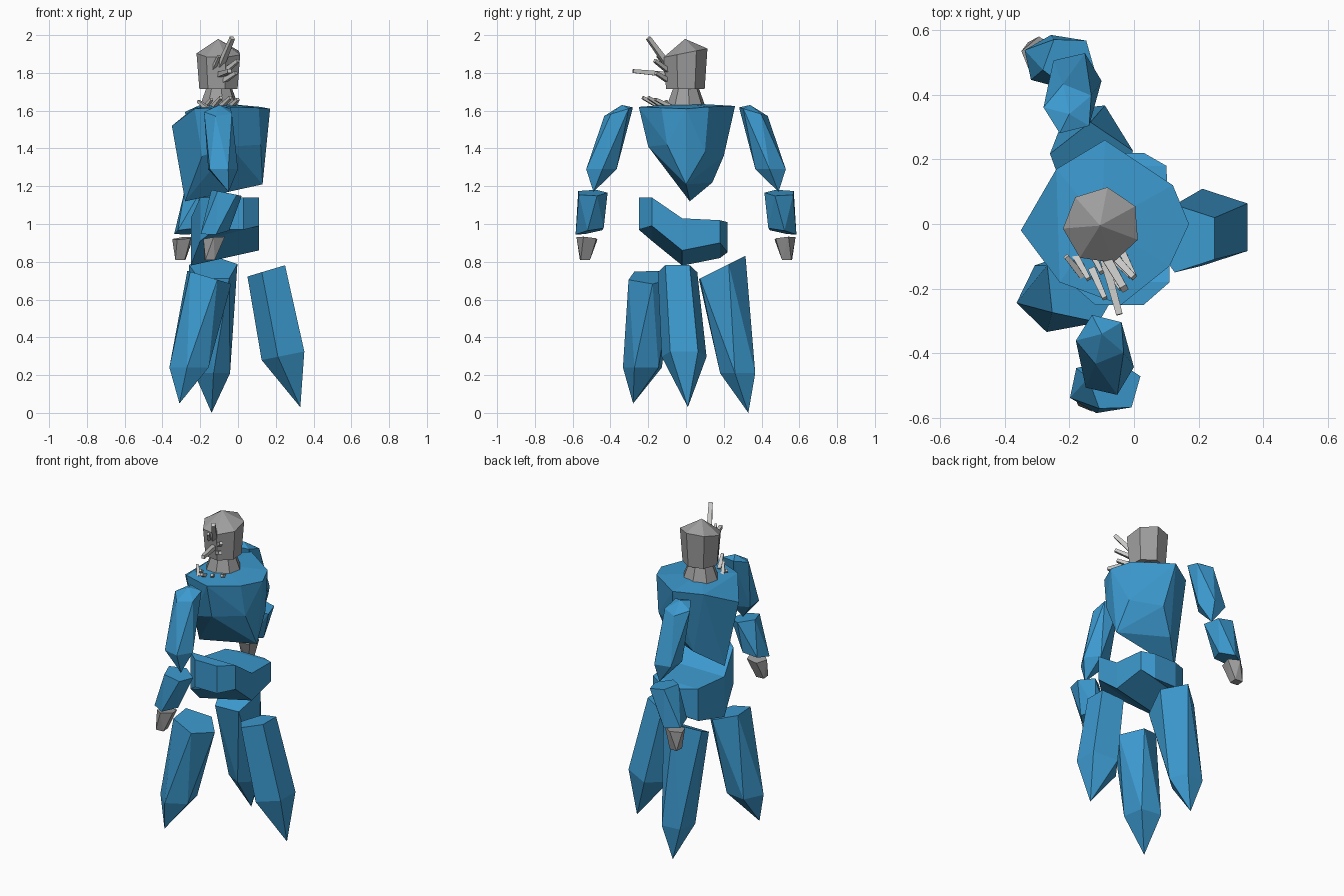
import bpy, bmesh
from math import cos, sin, radians, tau
from mathutils import Vector

if "Cube" in bpy.data.objects:
    bpy.data.objects.remove(bpy.data.objects["Cube"])


def material(name, rgb):
    m = bpy.data.materials.new(name)
    m.diffuse_color = (*rgb, 1)
    m.use_nodes = True
    m.node_tree.nodes["Principled BSDF"].inputs["Base Color"].default_value = m.diffuse_color
    return m


BLUE = material("blue crystal", (0.045, 0.32, 0.62))
GRAY = material("gray stone", (0.34, 0.34, 0.34))
LIGHT = material("light gray stone", (0.58, 0.58, 0.57))


def finish(name, bm, mat):
    bmesh.ops.recalc_face_normals(bm, faces=bm.faces)
    mesh = bpy.data.meshes.new(name)
    bm.to_mesh(mesh)
    bm.free()
    mesh.materials.append(mat)
    ob = bpy.data.objects.new(name, mesh)
    bpy.context.collection.objects.link(ob)
    return ob


def hull(name, points, mat):
    """Faceted shard: convex hull of a few rings and tips."""
    bm = bmesh.new()
    for p in points:
        bm.verts.new(p)
    res = bmesh.ops.convex_hull(bm, input=bm.verts)
    loose = {v for v in res["geom_interior"] + res["geom_unused"]
             if isinstance(v, bmesh.types.BMVert)}
    bmesh.ops.delete(bm, geom=list(loose), context='VERTS')
    bmesh.ops.dissolve_limit(bm, angle_limit=radians(2), verts=bm.verts, edges=bm.edges)
    return finish(name, bm, mat)


def ring(c, r, phase=0, n=5, sx=0, sy=0, side=1, dx=0):
    """Polygon ring; sx and sy tilt it, side mirrors it across y."""
    out = []
    for i in range(n):
        a = radians(phase) + tau * i / n
        x, y = r * cos(a), r * sin(a)
        out.append((c[0] + x + dx, side * (c[1] + y), c[2] + x * sx + y * sy))
    return out


# Three crystal legs
hull("front_leg", ring((0.16, -0.045, 0.755), 0.11, 180, sx=0.3)
     + ring((0.25, -0.01, 0.305), 0.125, 180, sx=0.2) + [(0.33, 0.01, 0.03)], BLUE)
hull("left_leg", ring((-0.16, -0.19, 0.72), 0.125, 150, sx=-0.3)
     + ring((-0.255, -0.225, 0.24), 0.11, 190) + [(-0.31, -0.28, 0.05)], BLUE)
hull("right_leg", ring((-0.13, 0.18, 0.765), 0.135, 20, sy=0.5)
     + ring((-0.14, 0.28, 0.21), 0.1, 60) + [(-0.14, 0.33, 0.0)], BLUE)

# Bent pelvis block: sections along y as (y, x back, x front, z low, z top)
sections = [(-0.25, -0.12, 0.03, 0.97, 1.14), (-0.18, -0.2, 0.11, 0.91, 1.14),
            (-0.02, -0.25, 0.11, 0.78, 1.03), (0.18, -0.21, 0.10, 0.82, 1.02),
            (0.22, -0.12, 0.03, 0.85, 1.01)]
bm = bmesh.new()
loops = []
for y, x0, x1, z0, z1 in sections:
    lift = 0.08 * (x1 > 0.05)
    loops.append([bm.verts.new(p) for p in
                  ((x0, y, z0), (x1, y, z0 + lift), (x1, y, z1), (x0, y, z1))])
for a, b in zip(loops, loops[1:]):
    for i in range(4):
        j = (i + 1) % 4
        bm.faces.new((a[i], a[j], b[j], b[i]))
bm.faces.new(loops[0])
bm.faces.new(loops[-1])
finish("pelvis", bm, BLUE)

# Torso: wide top, keel-like underside
shoulders = [(-0.35, -0.02, 1.52), (-0.24, 0.17, 1.61), (-0.09, 0.26, 1.625),
             (0.12, 0.12, 1.62), (0.17, 0, 1.61), (0.11, -0.13, 1.615),
             (-0.04, -0.25, 1.62), (-0.23, -0.18, 1.61), (-0.1, 0, 1.64)]
underside = [(-0.28, 0.02, 1.12), (-0.15, 0.14, 1.22), (-0.05, 0.2, 1.36),
             (0.12, 0.1, 1.38), (0.13, 0, 1.21), (0.12, -0.1, 1.42),
             (-0.04, -0.2, 1.41), (-0.19, -0.16, 1.36)]
hull("torso", shoulders + underside, BLUE)

# Arms: the far one is mirrored and carried further back
for label, side, d in (("left", 1, 0), ("right", -1, -1)):
    k = dict(side=side)
    hull(label + "_upper_arm",
         ring((-0.1, -0.355, 1.595), 0.08, 40, sy=0.3, dx=0.1 * d, **k)
         + ring((-0.085, -0.45, 1.29), 0.085, 5, dx=0.1 * d, **k)
         + [(-0.1, side * -0.34, 1.63) if d == 0 else (-0.2, side * -0.34, 1.63),
            (-0.05 + 0.11 * d, side * -0.49, 1.17)], BLUE)
    hull(label + "_forearm",
         ring((-0.06, -0.5, 1.165), 0.085, 20, sx=-0.2, dx=0.14 * d, **k)
         + ring((-0.125, -0.505, 0.96), 0.08, 60, sx=0.1, sy=0.2, dx=0.14 * d, **k), BLUE)
    hull(label + "_hand",
         ring((-0.125, -0.52, 0.925), 0.06, 50, sx=0.1, sy=-0.1, dx=0.165 * d, **k)
         + ring((-0.15, -0.535, 0.81), 0.035, 50, n=4, dx=0.155 * d, **k), GRAY)

# Neck and head
hull("neck", ring((-0.1, 0, 1.62), 0.105, 10, 8) + ring((-0.1, 0, 1.73), 0.065, 10, 8), GRAY)
hull("head", ring((-0.1, -0.005, 1.715), 0.105, 30, 7)
     + ring((-0.1, -0.005, 1.905), 0.12, 30, 7, sy=0.2) + [(-0.105, -0.005, 1.98)], GRAY)

# Shard spikes on the face and collar: (base, tip, thickness)
spikes = [((-0.1, -0.08, 1.82), (-0.03, -0.2, 1.985), 0.022),
          ((-0.1, -0.08, 1.79), (-0.045, -0.28, 1.81), 0.02),
          ((-0.08, -0.08, 1.80), (0.0, -0.165, 1.865), 0.018),
          ((-0.09, -0.08, 1.75), (-0.01, -0.16, 1.80), 0.018),
          ((-0.13, -0.09, 1.82), (-0.1, -0.15, 1.89), 0.014),
          ((-0.13, -0.14, 1.62), (-0.09, -0.23, 1.67), 0.016),
          ((-0.09, -0.12, 1.62), (-0.04, -0.2, 1.67), 0.016),
          ((-0.04, -0.08, 1.62), (0.0, -0.16, 1.66), 0.016),
          ((-0.16, -0.16, 1.61), (-0.21, -0.1, 1.65), 0.015),
          ((-0.18, -0.1, 1.61), (-0.14, -0.17, 1.66), 0.015)]
for i, (base, tip, r) in enumerate(spikes):
    base, tip = Vector(base), Vector(tip)
    q = (tip - base).to_track_quat('Z', 'Y')
    pts = []
    for c, rad in ((base, r), (tip, r * 0.7)):
        pts += [c + q @ Vector(p) for p in ring((0, 0, 0), rad, 45, 4)]
    hull("face_spike" if i < 5 else "collar_spike", pts, LIGHT)
